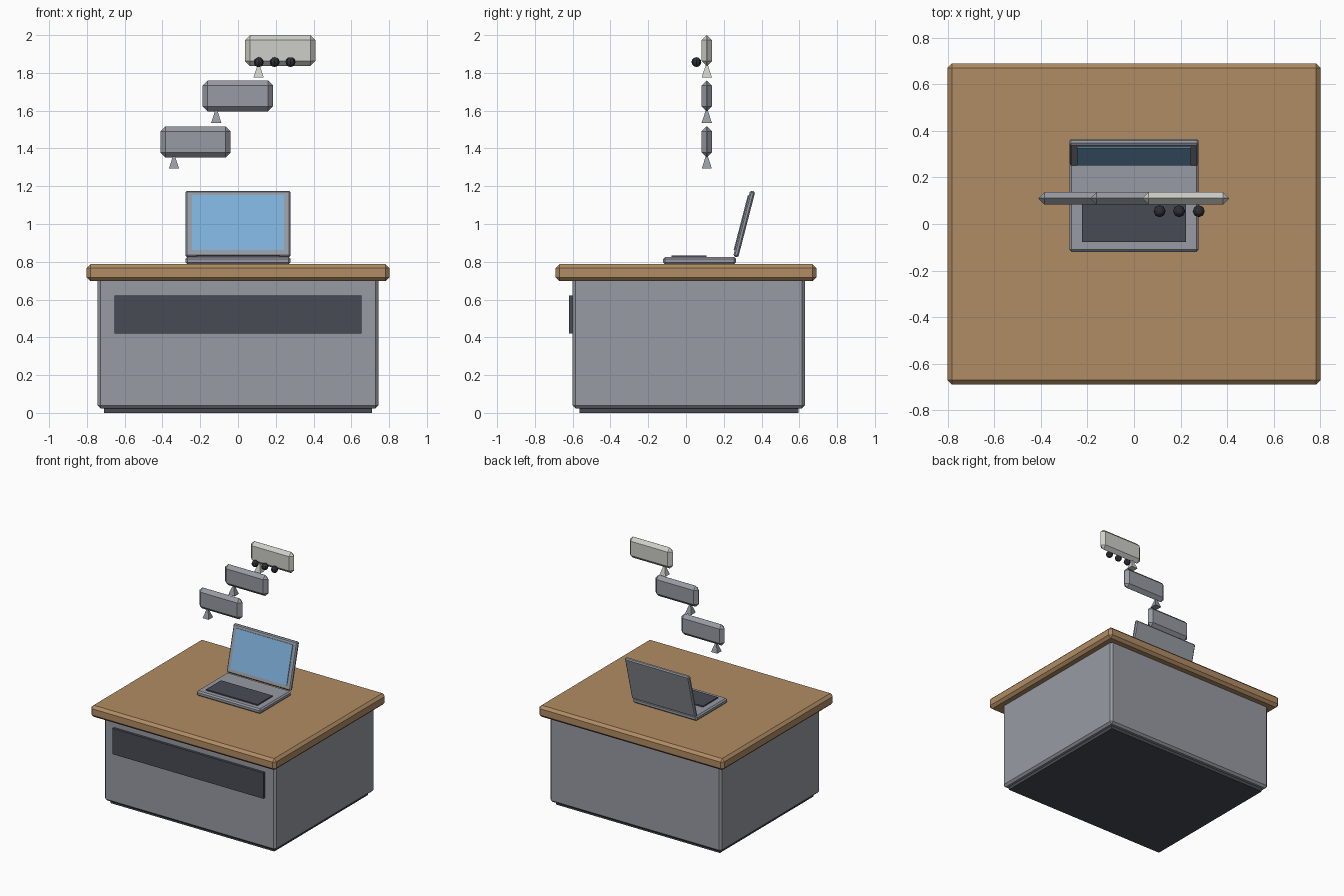
import bpy, bmesh, math
from mathutils import Matrix, Vector

if "Cube" in bpy.data.objects:
    bpy.data.objects.remove(bpy.data.objects["Cube"])


def material(name, rgb):
    m = bpy.data.materials.new(name)
    lin = [((c / 255 + 0.055) / 1.055) ** 2.4 for c in rgb]
    m.diffuse_color = (*lin, 1)
    m.use_nodes = True
    m.node_tree.nodes["Principled BSDF"].inputs["Base Color"].default_value = m.diffuse_color
    return m


WOOD = material("wood", (176, 140, 99))
GREY = material("grey", (151, 155, 163))
DARK = material("dark_grey", (72, 75, 84))
BLACK = material("black", (46, 48, 55))
BLUE = material("screen_blue", (128, 177, 220))
WHITE = material("off_white", (206, 207, 200))


def finish(name, bm, mat, matrix):
    bmesh.ops.recalc_face_normals(bm, faces=bm.faces)
    me = bpy.data.meshes.new(name)
    bm.to_mesh(me)
    bm.free()
    me.materials.append(mat)
    ob = bpy.data.objects.new(name, me)
    ob.matrix_world = matrix
    bpy.context.collection.objects.link(ob)
    return ob


def box(name, size, loc, mat, bevel=0, tilt=0):
    bm = bmesh.new()
    bmesh.ops.create_cube(bm, size=1)
    bmesh.ops.scale(bm, vec=size, verts=bm.verts)
    if bevel:
        bmesh.ops.bevel(bm, geom=bm.edges[:], offset=bevel, segments=1,
                        profile=0.5, affect='EDGES')
    return finish(name, bm, mat,
                  Matrix.Translation(loc) @ Matrix.Rotation(tilt, 4, 'X'))


# Desk
box("plinth", (1.42, 1.16, 0.04), (0, 0.015, 0.02), DARK)
box("desk_body", (1.486, 1.23, 0.69), (0, 0.015, 0.369), GREY, 0.016)
box("desk_top", (1.604, 1.38, 0.09), (0, 0, 0.742), WOOD, 0.02)
box("drawer_panel", (1.306, 0.04, 0.202), (0, -0.60, 0.52), DARK)

# Laptop
box("laptop_base", (0.556, 0.385, 0.038), (0, 0.072, 0.806), GREY, 0.01)
box("keyboard", (0.446, 0.185, 0.016), (0, 0.016, 0.826), DARK)
tilt = -math.radians(14.5)
lid_centre = Vector((0, 0.308, 1.0))
box("laptop_lid", (0.556, 0.028, 0.36), lid_centre, GREY, 0.008, tilt)
offset = Matrix.Rotation(tilt, 3, 'X') @ Vector((0, -0.015, 0.003))
box("laptop_screen", (0.488, 0.009, 0.30), lid_centre + offset, BLUE, 0, tilt)

# Floating speech bubbles with pyramid tails
bubbles = [("lower", -0.225, 1.435, GREY),
           ("middle", -0.001, 1.678, GREY),
           ("upper", 0.223, 1.918, WHITE)]
for label, x, z, mat in bubbles:
    box(label + "_bubble", (0.372, 0.054, 0.164), (x, 0.11, z), mat, 0.0262)
    bm = bmesh.new()
    bmesh.ops.create_cone(bm, cap_ends=True, segments=4, radius1=0.038,
                          radius2=0.004, depth=0.075,
                          matrix=Matrix.Rotation(math.pi / 4, 4, 'Z'))
    finish(label + "_bubble_tail", bm, mat,
           Matrix.Translation((x - 0.114, 0.11, z - 0.1045)))

# Three typing dots in front of the upper bubble
for i in range(3):
    bm = bmesh.new()
    bmesh.ops.create_uvsphere(bm, u_segments=8, v_segments=6, radius=0.026)
    finish(f"dot_{i + 1}", bm, BLACK,
           Matrix.Translation((0.11 + 0.084 * i, 0.055, 1.857)))
